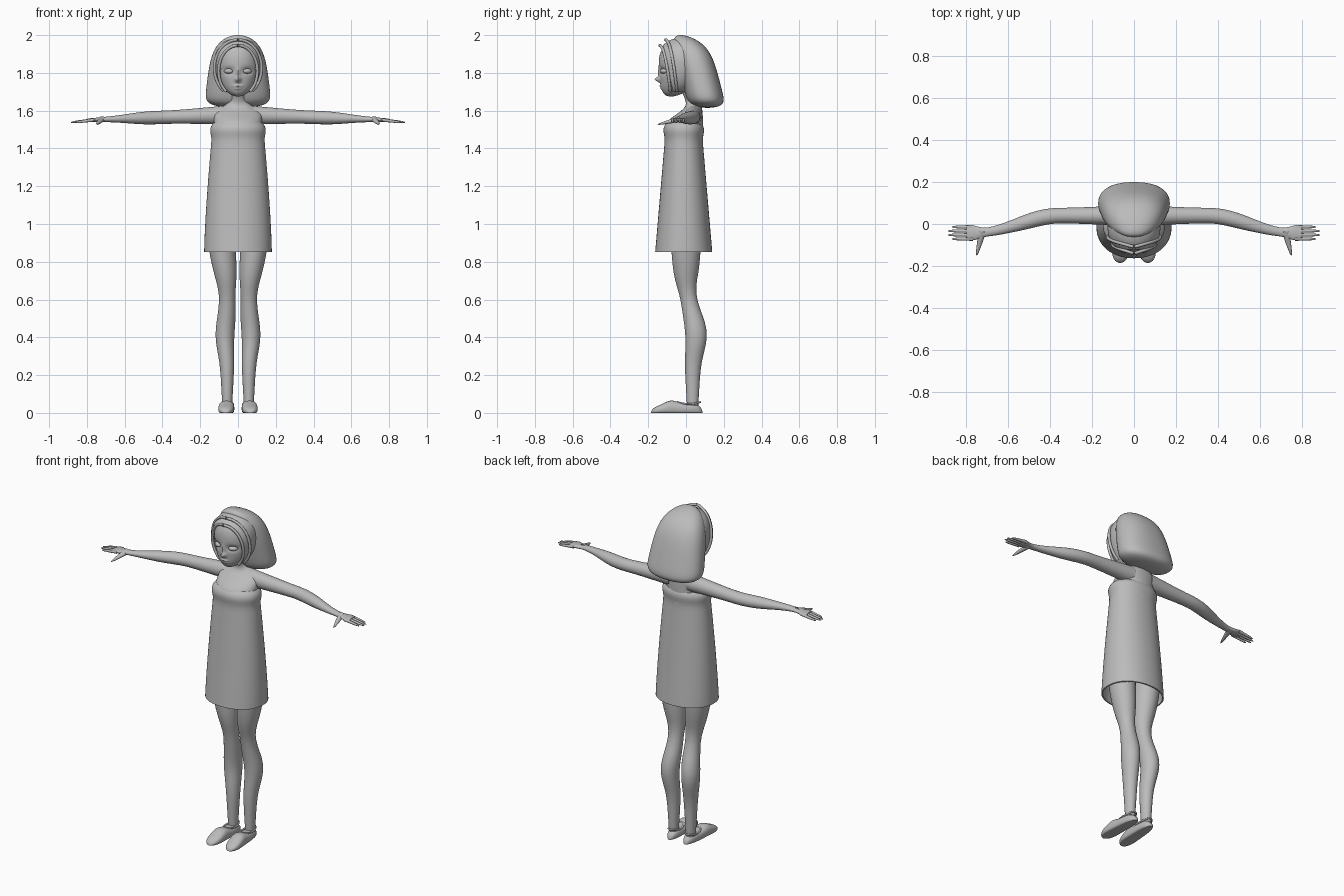
import bpy, bmesh, math
from math import sin, cos, exp, pi, tau

cube = bpy.data.objects.get("Cube")
if cube:
    bpy.data.objects.remove(cube, do_unlink=True)

clay = bpy.data.materials.new("plain_grey")
clay.use_nodes = True
grey = (0.5, 0.5, 0.5, 1)
clay.diffuse_color = grey
clay.node_tree.nodes["Principled BSDF"].inputs["Base Color"].default_value = grey


# Small shaping rules shared by the cross-sections
def mix(start, end, t):
    return start + (end - start) * t


def ramp(value, low, high):
    return min(max((value - low) / (high - low), 0), 1)


def ease(value, low, high):
    t = ramp(value, low, high)
    return t * t * (3 - 2 * t)


def bump(value, centre, width):
    return exp(-((value - centre) / width) ** 2)


def dome(t, power):
    return math.sqrt(max(1 - abs(t) ** power, 0))


def rounded(value, exponent):
    return math.copysign(abs(value) ** exponent, value)


def finish(obj, mirror, shell=0):
    obj.data.materials.append(clay)
    bpy.context.scene.collection.objects.link(obj)
    if obj.type == 'MESH':
        bpy.ops.object.select_all(action='DESELECT')
        obj.select_set(True)
        bpy.context.view_layer.objects.active = obj
        bpy.ops.object.shade_smooth_by_angle(angle=math.radians(50))
    if shell:
        obj.modifiers.new("Thickness", 'SOLIDIFY').thickness = shell
    if mirror:
        obj.modifiers.new("Mirror", 'MIRROR')


def loft(name, axis, start, end, section, sides=32, rings=40, square=2,
         caps=True, mirror=False, shell=0, reshape=None):
    """Skin the rings section(position) -> centre a, centre b, radius a, radius b."""
    bm = bmesh.new()
    loops = []
    for i in range(rings + 1):
        position = mix(start, end, (1 - cos(pi * i / rings)) / 2)
        centre_a, centre_b, radius_a, radius_b = section(position)
        loop = []
        for k in range(sides):
            angle = tau * k / sides
            co = [centre_a + max(radius_a, .001) * rounded(cos(angle), 2 / square),
                  centre_b + max(radius_b, .001) * rounded(sin(angle), 2 / square)]
            co.insert("xyz".index(axis), position)
            loop.append(bm.verts.new(co))
        loops.append(loop)
    for lower, upper in zip(loops, loops[1:]):
        for k in range(sides):
            bm.faces.new((lower[k - 1], lower[k], upper[k], upper[k - 1]))
    if caps:
        bm.faces.new(loops[0])
        bm.faces.new(loops[-1])
    if reshape:
        reshape(bm)
    bmesh.ops.recalc_face_normals(bm, faces=bm.faces[:])
    mesh = bpy.data.meshes.new(name)
    bm.to_mesh(mesh)
    bm.free()
    finish(bpy.data.objects.new(name, mesh), mirror, shell)


def tube(name, points, radius, cyclic=False):
    curve = bpy.data.curves.new(name, 'CURVE')
    curve.dimensions = '3D'
    curve.bevel_depth = radius
    curve.use_fill_caps = True
    spline = curve.splines.new('POLY')
    spline.points.add(len(points) - 1)
    spline.use_cyclic_u = cyclic
    spline.use_smooth = True
    for point, co in zip(spline.points, points):
        point.co = (*co, 1)
    finish(bpy.data.objects.new(name, curve), mirror=True)


# Head: an egg with the jaw pulled forward
def head_section(z):
    h = (z - 1.83) / .155
    jaw = max(-h, 0) ** 2
    size = dome(h, 2.2) * (1 + .13 * h)
    return 0, -.02 - .06 * jaw, .115 * size, .122 * size


# Face: x, z, width, height and push of each feature
features = {
    "nose": (0, 1.765, .013, .013, -.027),
    "bridge": (0, 1.8, .01, .03, -.009),
    "eye_socket": (.05, 1.81, .026, .017, .014),
    "upper_lip": (0, 1.73, .022, .006, -.008),
    "lower_lip": (0, 1.717, .018, .005, -.006),
}


def sculpt_face(bm):
    for vert in bm.verts:
        x, y, z = vert.co
        if y < -.07:
            vert.co.y += sum(push * bump(abs(x), across, width) * bump(z, up, height)
                             for across, up, width, height, push in features.values())


loft("head", "z", 1.675, 1.985, head_section, sides=96, rings=90, reshape=sculpt_face)


# Eyes
def eye_section(x):
    size = dome((x - .05) / .024, 2)
    return mix(-.123, -.111, ramp(x, .03, .07)), 1.809, .02 * size, .014 * size


loft("eyes", "x", .026, .074, eye_section, sides=20, rings=12, mirror=True)


# Front hair: a cap over the head, trimmed back from the face
def cap_section(z):
    x, y, width, depth = head_section(z)
    return x, y, width + .009, depth + .009


def trim_hairline(bm):
    face_area = []
    for face in bm.faces:
        x, y, z = face.calc_center_median()
        behind = y > -.125 + (1.95 - z) * .22
        if not behind and z < 1.945 + .12 * abs(x):
            face_area.append(face)
    bmesh.ops.delete(bm, geom=face_area, context='FACES')


loft("front_hair", "z", 1.7, 1.985, cap_section, sides=96, rings=90,
     caps=False, shell=.008, reshape=trim_hairline)


# Bob of hair behind the face
def bob_section(z):
    h = ramp(z, 1.615, 2)
    size = dome(h, 6) * dome(1 - h, 20)
    return 0, .115 - .1 * h - .045 * h ** 8, mix(.18, .135, h) * size, .1 * size


loft("bob_hair", "z", 1.615, 2, bob_section, sides=48, square=2.3)


# Strands sweeping from the parting round the face
def strand(name, width, height, middle, front, back):
    angles = [2.5 * i / 24 for i in range(25)]
    tube(name, [(width * sin(a) + .003, mix(front, back, sin(a / 2)),
                 middle + height * cos(a)) for a in angles], radius=.008)


strand("inner_strands", .1, .135, 1.81, front=-.139, back=-.08)
strand("outer_strands", .122, .15, 1.825, front=-.108, back=-.045)


# Torso and neck
def torso_section(z):
    lean = mix(-.01, .04, ease(z, 1.52, 1.63)) - .04 * ease(z, 1.63, 1.76)
    return (0, lean, mix(.127, .042, ease(z, 1.58, 1.66)),
            mix(.1, .04, ease(z, 1.52, 1.64)))


loft("torso_and_neck", "z", 1.4, 1.76, torso_section, sides=40)


# Arms ending in flat palms
def arm_section(x):
    t = ramp(x, .06, .8)
    forearm = .008 * bump(x, .49, .12)
    palm = .018 * bump(x, .77, .04)
    return (mix(.04, -.042, ease(x, .35, .75)), mix(1.577, 1.55, t),
            mix(.047, .016, t) + forearm + palm, mix(.05, .008, t) + forearm)


loft("arms", "x", .06, .797, arm_section, mirror=True)


# Fingers and thumbs
def finger_section(y, tip):
    def section(x):
        t = ramp(x, .77, tip)
        size = mix(.009, .006, t) * dome(t, 8)
        return y, mix(1.55, 1.538, t), size, size
    return section


def thumb_section(y):
    t = ramp(-y, .035, .15)
    size = mix(.019, .006, t) * dome(t, 8)
    return mix(.72, .748, t), mix(1.555, 1.527, t), size, size * .8


for i, finger in enumerate(("little", "ring", "middle", "index")):
    tip = .885 - .02 * (finger in ("little", "index"))
    loft(finger + "_fingers", "x", .765, tip, finger_section(-.014 - .019 * i, tip),
         sides=12, rings=12, mirror=True)
loft("thumbs", "y", -.035, -.15, thumb_section, sides=16, rings=16, mirror=True)


# Strapless dress with an open hem
def dress_section(z):
    t = ramp(z, .852, 1.54)
    bust = .012 * bump(z, 1.5, .035)
    lip = 1 - .1 * bump(z, 1.545, .015)
    return (0, -.012, (mix(.179, .131, t ** 1.4) + bust) * lip,
            (mix(.151, .092, t) + bust) * lip)


loft("dress", "z", .852, 1.54, dress_section, sides=56, square=2.15,
     caps=False, shell=.008)


# Legs
def leg_section(z):
    t = ramp(z, .04, 1)
    knee = bump(z, .62, .11)
    calf = bump(z, .4, .11)
    return (.057 + .03 * ease(z, .6, .95) + .012 * calf,
            mix(.035, 0, ease(z, .45, .72)) + .018 * calf,
            mix(.026, .078, t) - .014 * knee + .004 * calf,
            mix(.03, .085, t) - .018 * knee + .006 * calf)


loft("legs", "z", .04, 1, leg_section, mirror=True)


# Slip-on shoes with a flat sole and a rolled opening
def shoe_section(y):
    t = ramp(y, -.185, .087)
    size = dome(2 * t - 1, 4)
    top = (mix(.04, .058, t) + .018 * bump(y, -.08, .045)) * size
    return mix(.066, .053, t), top * .4, mix(.046, .034, t) * size, top * .6


def flatten_sole(bm):
    for vert in bm.verts:
        vert.co.z = max(vert.co.z, 0)


loft("shoes", "y", -.185, .087, shoe_section, square=2.4, mirror=True,
     reshape=flatten_sole)
turns = [tau * i / 24 for i in range(24)]
tube("shoe_rims", [(.056 + .03 * cos(a), .015 + .06 * sin(a), .047 + .01 * sin(a) ** 2)
                   for a in turns], radius=.005, cyclic=True)
